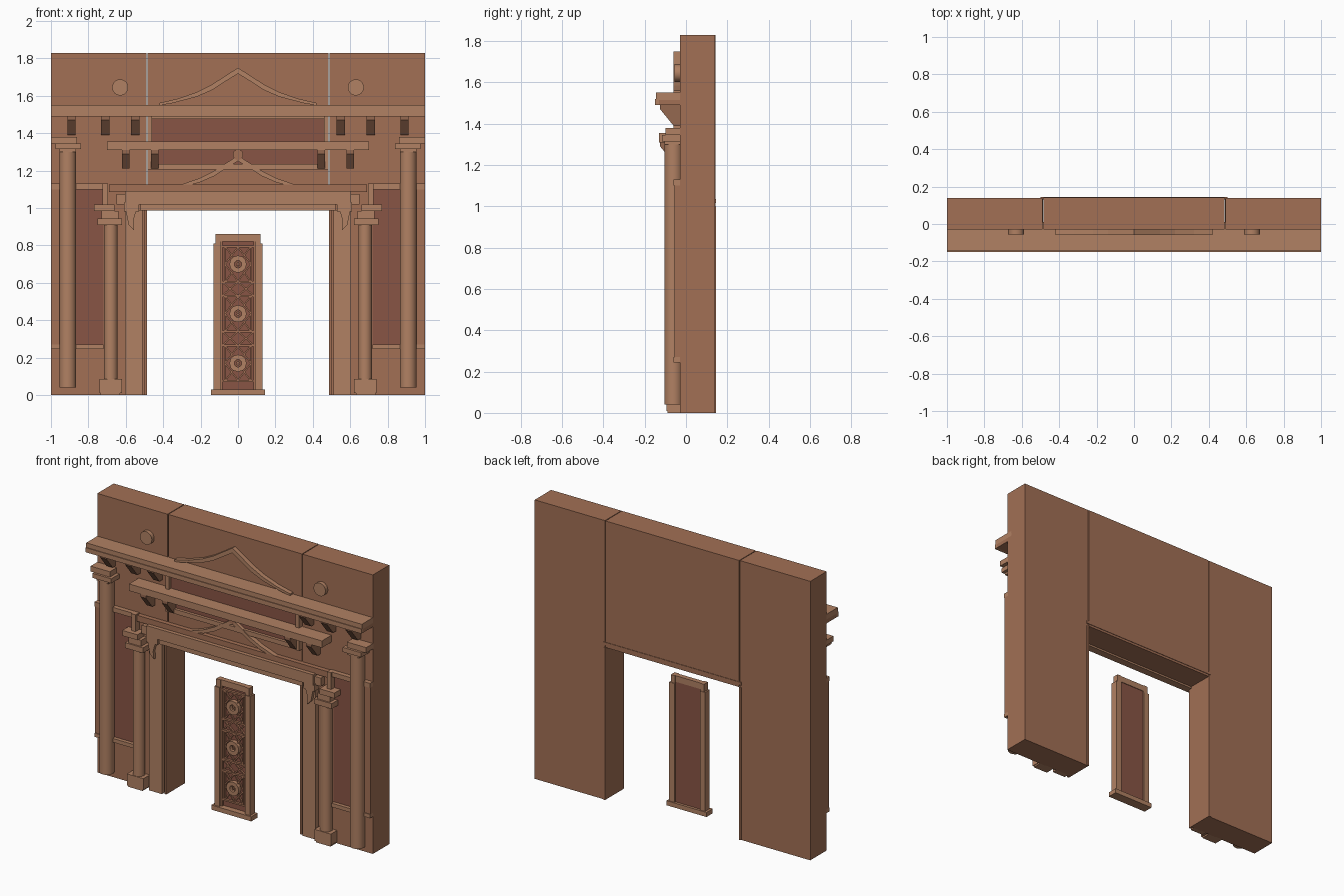
import bpy, bmesh, math
from mathutils import Vector, Matrix

if "Cube" in bpy.data.objects:
    bpy.data.objects.remove(bpy.data.objects["Cube"])


def material(name, rgb):
    m = bpy.data.materials.new(name)
    m.diffuse_color = (*rgb, 1)
    m.use_nodes = True
    m.node_tree.nodes["Principled BSDF"].inputs["Base Color"].default_value = m.diffuse_color
    return m


BODY = material("wood", (0.36, 0.16, 0.09))
TRIM = material("light_wood", (0.44, 0.22, 0.125))
DARK = material("dark_panel", (0.25, 0.09, 0.06))
BRACKET = material("bracket_wood", (0.30, 0.14, 0.08))


def finish(bm, name, mat, mirror=False, smooth=False):
    bmesh.ops.recalc_face_normals(bm, faces=bm.faces)
    me = bpy.data.meshes.new(name)
    bm.to_mesh(me)
    bm.free()
    me.materials.append(mat)
    ob = bpy.data.objects.new(name, me)
    bpy.context.collection.objects.link(ob)
    if mirror:
        ob.modifiers.new("mirror", 'MIRROR').use_mirror_merge = False
    if smooth:
        bpy.context.view_layer.objects.active = ob
        ob.select_set(True)
        bpy.ops.object.shade_smooth_by_angle(angle=math.radians(35))
        ob.select_set(False)
    return ob


def add_box(bm, x0, x1, y0, y1, z0, z1):
    mat = Matrix.Translation(((x0 + x1) / 2, (y0 + y1) / 2, (z0 + z1) / 2))
    mat = mat @ Matrix.Diagonal((x1 - x0, y1 - y0, z1 - z0, 1))
    bmesh.ops.create_cube(bm, size=1, matrix=mat)


def boxes(name, mat, items, mirror=False):
    bm = bmesh.new()
    for b in items:
        add_box(bm, *b)
    return finish(bm, name, mat, mirror)


def add_prism(bm, pts, direction):
    f = bm.faces.new([bm.verts.new(p) for p in pts])
    ex = bmesh.ops.extrude_face_region(bm, geom=[f])
    vs = [v for v in ex["geom"] if isinstance(v, bmesh.types.BMVert)]
    bmesh.ops.translate(bm, verts=vs, vec=direction)


def add_cyl(bm, r, a, b, seg=24):
    a, b = Vector(a), Vector(b)
    rot = (b - a).to_track_quat('Z', 'Y').to_matrix().to_4x4()
    bmesh.ops.create_cone(bm, cap_ends=True, segments=seg, radius1=r, radius2=r,
                          depth=(b - a).length,
                          matrix=Matrix.Translation((a + b) / 2) @ rot)


def add_ring(bm, z, r0, r1, y0, y1, seg):
    vs = [bm.verts.new((r, y, z)) for r, y in ((r0, y0), (r1, y0), (r1, y1), (r0, y1))]
    es = [bm.edges.new((vs[i], vs[(i + 1) % 4])) for i in range(4)]
    bmesh.ops.spin(bm, geom=vs + es, cent=(0, 0, z), axis=(0, 1, 0),
                   angle=2 * math.pi, steps=seg)
    bmesh.ops.remove_doubles(bm, verts=bm.verts[:], dist=0.0002)


def add_bar(bm, p, q, w, y0, y1):
    p, q = Vector((p[0], y0, p[1])), Vector((q[0], y0, q[1]))
    d = (q - p).normalized()
    n = Vector((-d.z, 0, d.x)) * w / 2
    add_prism(bm, [p + n, q + n, q - n, p - n], (0, y1 - y0, 0))


# wall blocks and opening lining
boxes("side_wall", BODY, [(0.49, 1, -0.03, 0.14, 0, 1.83)], True)
boxes("centre_wall", BODY, [(-0.485, 0.485, -0.03, 0.142, 1.0, 1.83)])
boxes("jamb_lining", BODY, [(0.486, 0.5, -0.05, 0.145, 0, 1.0)], True)
boxes("head_lining", BODY, [(-0.5, 0.5, 0.13, 0.145, 1.015, 1.035)])

# side panels with rails and edge stiles
boxes("side_panel", DARK, [(0.72, 0.965, -0.036, -0.025, 0.26, 1.11)], True)
boxes("side_panel_rail", TRIM, [(0.72, 1, -0.06, -0.025, 0.245, 0.27),
                                (0.72, 1, -0.06, -0.025, 1.10, 1.13)], True)
boxes("side_panel_stile", BODY, [(0.955, 1, -0.055, -0.025, 0.27, 1.10)], True)

# cornice and middle shelf
boxes("cornice", TRIM, [(-1, 1, -0.145, 0.01, 1.515, 1.55),
                        (-1, 1, -0.15, -0.13, 1.49, 1.52)])
boxes("cornice_soffit", BODY, [(-1, 1, -0.13, -0.025, 1.49, 1.515)])
boxes("middle_shelf", TRIM, [(-0.7, 0.7, -0.13, -0.025, 1.31, 1.355)])

# brackets under cornice and shelf
bm = bmesh.new()
for x, z, w in ((0.55, 1.49, 0.045), (0.71, 1.49, 0.045), (0.89, 1.49, 0.045),
                (0.445, 1.31, 0.04), (0.60, 1.31, 0.04)):
    prof = [(-0.025, z), (-0.125, z), (-0.125, z - 0.02), (-0.06, z - 0.10), (-0.025, z - 0.10)]
    add_prism(bm, [(x - w / 2, y, zz) for y, zz in prof], (w, 0, 0))
finish(bm, "bracket", BRACKET, True)

# recessed centre panel and frame
boxes("centre_panel", DARK, [(-0.46, 0.46, -0.036, -0.025, 1.235, 1.475)])
boxes("centre_panel_rail", TRIM, [(-0.485, 0.485, -0.055, -0.025, 1.205, 1.235),
                                  (-0.485, 0.485, -0.05, -0.025, 1.475, 1.49)])
boxes("centre_panel_stile", TRIM, [(0.46, 0.485, -0.06, -0.025, 1.205, 1.49)], True)

# columns with bases and stepped capitals
bm = bmesh.new()
add_cyl(bm, 0.045, (0.91, -0.06, 0.04), (0.91, -0.06, 1.32))
finish(bm, "outer_column", TRIM, True, True)
bm = bmesh.new()
add_cyl(bm, 0.037, (0.68, -0.055, 0.08), (0.68, -0.055, 0.92))
finish(bm, "inner_column", TRIM, True, True)
boxes("outer_capital", TRIM, [(0.865, 0.955, -0.105, -0.025, 1.30, 1.32),
                              (0.84, 0.975, -0.115, -0.025, 1.315, 1.345),
                              (0.86, 1.0, -0.10, -0.025, 1.345, 1.38)], True)
boxes("inner_capital", TRIM, [(0.62, 0.75, -0.10, -0.025, 0.91, 0.945),
                              (0.64, 0.73, -0.09, -0.025, 0.945, 0.985),
                              (0.66, 0.77, -0.10, -0.025, 0.985, 1.02),
                              (0.695, 0.725, -0.07, -0.025, 1.02, 1.13)], True)
boxes("inner_column_base", TRIM, [(0.63, 0.735, -0.09, -0.025, 0, 0.035),
                                  (0.62, 0.74, -0.095, -0.025, 0.01, 0.085)], True)

# jamb pilasters and corner consoles
boxes("jamb_pilaster", TRIM, [(0.51, 0.605, -0.06, -0.025, 0, 0.99),
                              (0.53, 0.61, -0.08, -0.025, 0.98, 1.03)], True)
bm = bmesh.new()
add_prism(bm, [(0.545, -0.08, 0.985), (0.60, -0.08, 0.985), (0.585, -0.08, 0.91),
               (0.555, -0.08, 0.88), (0.56, -0.08, 0.93)], (0, 0.03, 0))
finish(bm, "corner_console", TRIM, True)

# lintel
boxes("lintel_top", BODY, [(-0.69, 0.69, -0.06, -0.025, 1.085, 1.125)])
boxes("lintel", TRIM, [(-0.605, 0.605, -0.085, -0.025, 1.02, 1.09),
                       (-0.65, 0.65, -0.07, -0.025, 1.02, 1.075),
                       (-0.52, 0.52, -0.075, -0.025, 0.988, 1.02)])

# swept pediments
def pediment(name, z, s):
    top = [(0, 0.20), (0.07, 0.155), (0.14, 0.11), (0.22, 0.07), (0.32, 0.035), (0.42, 0.012)]
    low = [(0.42, 0), (0.36, 0.008), (0.22, 0.045), (0.14, 0.08), (0.07, 0.125), (0, 0.168)]
    bm = bmesh.new()
    add_prism(bm, [(x * s, -0.06, z + h * s) for x, h in top + low], (0, 0.035, 0))
    finish(bm, name, TRIM, True)


pediment("upper_pediment", 1.55, 1.0)
pediment("lower_pediment", 1.095, 0.93)

# round bosses
bm = bmesh.new()
add_cyl(bm, 0.043, (0.63, -0.055, 1.645), (0.63, -0.025, 1.645), 32)
finish(bm, "round_boss", TRIM, True, True)
bm = bmesh.new()
add_cyl(bm, 0.028, (0, -0.065, 1.285), (0, -0.025, 1.285), 24)
finish(bm, "pediment_boss", BODY, smooth=True)

# freestanding screen in the opening
boxes("screen_base", TRIM, [(-0.145, 0.145, -0.07, -0.005, 0, 0.03)])
boxes("screen_post", TRIM, [(0.092, 0.13, -0.06, -0.012, 0.03, 0.81),
                            (0.09, 0.12, -0.055, -0.015, 0.81, 0.86)], True)
boxes("screen_top", TRIM, [(-0.095, 0.095, -0.05, -0.018, 0.82, 0.86)])
boxes("screen_back", DARK, [(-0.092, 0.092, -0.032, -0.022, 0.03, 0.825)])

# lattice with square frames, diagonals and rosettes
bm = bmesh.new()
centres = (0.17, 0.435, 0.70)
for z in centres:
    for h in (-0.095, 0.095):
        add_bar(bm, (-0.085, z + h), (0.085, z + h), 0.011, -0.048, -0.03)
    for s in (-1, 1):
        add_bar(bm, (s * 0.07, z - 0.095), (s * 0.07, z + 0.095), 0.009, -0.048, -0.03)
        add_bar(bm, (s * 0.065, z - 0.09), (-s * 0.065, z + 0.09), 0.008, -0.044, -0.03)
        for t in (-1, 1):
            add_bar(bm, (0, z + t * 0.09), (s * 0.07, z), 0.008, -0.042, -0.03)
for z0, z1 in ((0.265, 0.34), (0.53, 0.605)):
    for s in (-1, 1):
        add_bar(bm, (s * 0.085, z0), (0, z1), 0.008, -0.044, -0.03)
        add_bar(bm, (s * 0.085, z1), (0, z0), 0.008, -0.044, -0.03)
for s in (-1, 1):
    add_bar(bm, (s * 0.086, 0.03), (s * 0.086, 0.82), 0.008, -0.046, -0.03)
finish(bm, "screen_lattice", BODY)
for z in centres:
    bm = bmesh.new()
    add_ring(bm, z, 0.020, 0.046, -0.058, -0.03, 12)
    finish(bm, "screen_rosette", TRIM)
